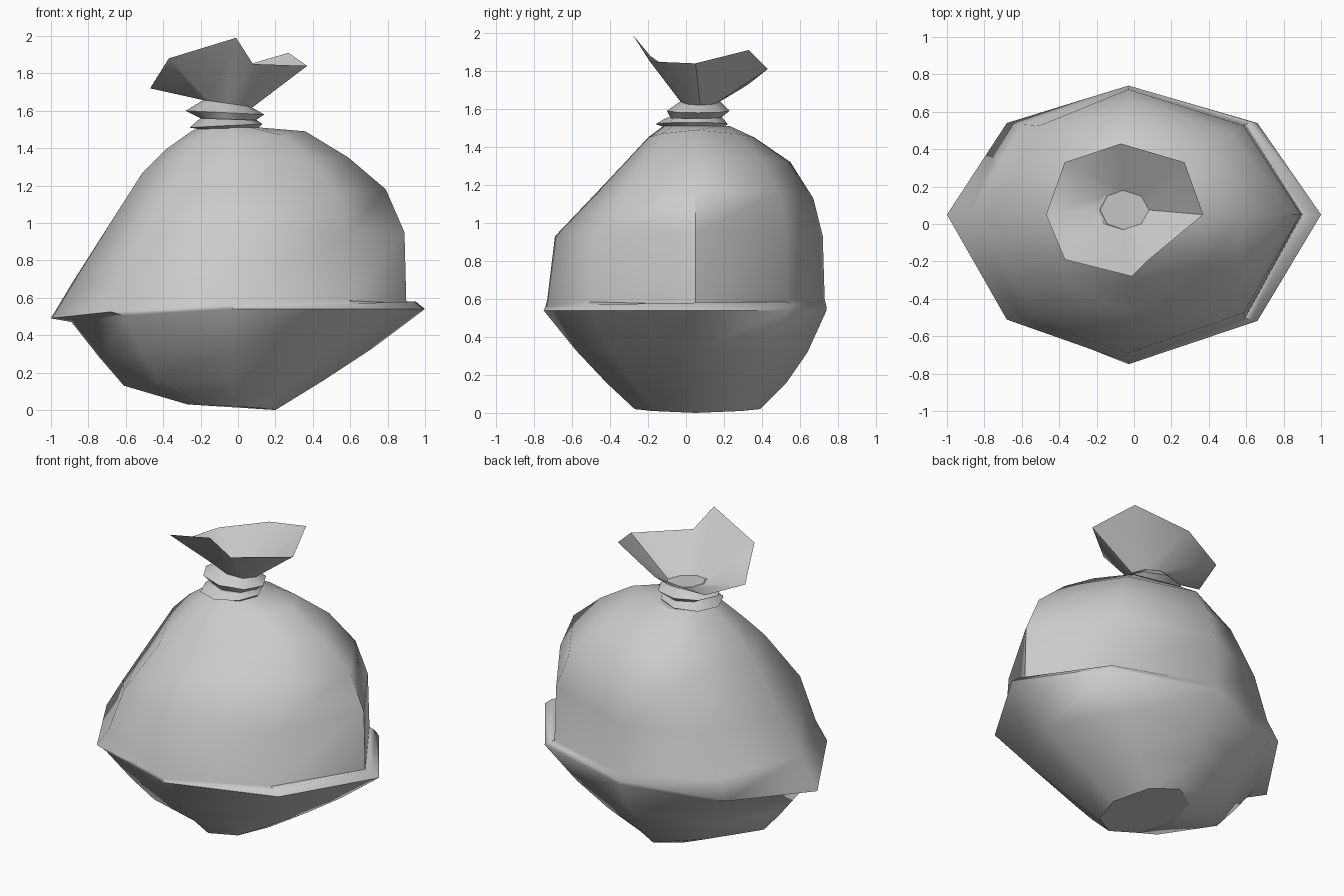
import bpy
import bmesh
import math
from mathutils import Vector

cube = bpy.data.objects.get("Cube")
if cube:
    bpy.data.objects.remove(cube, do_unlink=True)

SIDES = 8

# One plain cloth colour for everything
cloth = bpy.data.materials.new("grey cloth")
cloth.use_nodes = True
colour = (0.6, 0.6, 0.6, 1)
cloth.diffuse_color = colour
cloth.node_tree.nodes["Principled BSDF"].inputs["Base Color"].default_value = colour


def tilted_ring(left, right, front, back):
    """Octagon spanning left/right (x, z) and front/back y."""
    (x0, z0), (x1, z1) = left, right
    points = []
    for i in range(SIDES):
        angle = math.tau * i / SIDES
        c, s = math.cos(angle), math.sin(angle)
        points.append(Vector(((x0 + x1) / 2 + c * (x1 - x0) / 2,
                              (front + back) / 2 + s * (back - front) / 2,
                              (z0 + z1) / 2 + c * (z1 - z0) / 2)))
    return points


def sack_ring(right, back, left, front):
    """Octagon through four outline points, with blended corners between them."""
    centre = Vector((-0.03, 0.05, 0))
    axes = [Vector((right[0], centre.y, right[1])), Vector((centre.x, back[0], back[1])),
            Vector((left[0], centre.y, left[1])), Vector((centre.x, front[0], front[1]))]
    points = []
    for i, here in enumerate(axes):
        after = axes[(i + 1) % len(axes)]
        across, along = (here, after) if i % 2 == 0 else (after, here)
        corner = Vector((centre.x + 0.67 * (across.x - centre.x),
                         centre.y + 0.71 * (along.y - centre.y),
                         (here.z + after.z) / 2))
        points += [here, corner]
    return points


def loft(name, rings, cap_bottom=True, cap_top=False, sharp_angle=55):
    """Skin a stack of rings into one smooth-shaded object with flat caps."""
    bm = bmesh.new()
    loops = [[bm.verts.new(p) for p in ring] for ring in rings]
    for low, high in zip(loops, loops[1:]):
        for i in range(SIDES):
            j = (i + 1) % SIDES
            bm.faces.new((low[i], low[j], high[j], high[i]))
    if cap_bottom:
        bm.faces.new(list(reversed(loops[0])))
    if cap_top:
        bm.faces.new(loops[-1])
    mesh = bpy.data.meshes.new(name)
    bm.to_mesh(mesh)
    bm.free()
    mesh.materials.append(cloth)
    obj = bpy.data.objects.new(name, mesh)
    bpy.context.collection.objects.link(obj)
    bpy.ops.object.select_all(action='DESELECT')
    obj.select_set(True)
    bpy.context.view_layer.objects.active = obj
    bpy.ops.object.shade_smooth_by_angle(angle=math.radians(sharp_angle))
    for face in mesh.polygons:
        if len(face.vertices) == SIDES:
            face.use_smooth = False
    return obj


# Sack body: outlines from the base to the neck, with a sagging fold on each side
right_outline = [(.2, 0), (.46, .16), (.72, .33), (1, .54), (.95, .58), (.9, .57),
                 (.89, .95), (.79, 1.18), (.59, 1.35), (.36, 1.49), (.12, 1.51)]
back_outline = [(.39, .02), (.53, .16), (.64, .32), (.74, .54), (.74, .56), (.73, .6),
                (.72, .93), (.67, 1.13), (.55, 1.32), (.36, 1.45), (.23, 1.51)]
left_outline = [(-.27, .03), (-.61, .13), (-.74, .28), (-.89, .47), (-1, .49), (-.88, .69),
                (-.74, .91), (-.51, 1.27), (-.39, 1.39), (-.25, 1.49), (-.2, 1.51)]
front_outline = [(-.27, .02), (-.42, .16), (-.58, .33), (-.75, .54), (-.74, .56), (-.73, .6),
                 (-.69, .93), (-.48, 1.15), (-.32, 1.32), (-.2, 1.45), (-.12, 1.51)]
loft("sack_body", [sack_ring(*row) for row in
                   zip(right_outline, back_outline, left_outline, front_outline)],
     cap_top=True)

# Cord wound twice around the neck
loft("lower_cord", [tilted_ring((-.2, 1.5), (.1, 1.5), -.1, .19),
                    tilted_ring((-.26, 1.51), (.13, 1.53), -.16, .22),
                    tilted_ring((-.2, 1.56), (.1, 1.55), -.1, .19)], cap_top=True)
loft("upper_cord", [tilted_ring((-.2, 1.56), (.08, 1.54), -.08, .18),
                    tilted_ring((-.28, 1.6), (.14, 1.58), -.1, .23),
                    tilted_ring((-.18, 1.66), (.07, 1.62), -.03, .18)], cap_top=True)

# Ragged open mouth flaring out above the cord
mouth_rim = [(.37, .05, 1.84), (.27, .33, 1.91), (-.07, .43, 1.81), (-.37, .33, 1.73),
             (-.47, .05, 1.72), (-.37, -.19, 1.88), (-.01, -.28, 1.99), (.08, -.19, 1.85)]
loft("sack_mouth", [tilted_ring((-.2, 1.66), (.08, 1.62), -.03, .18),
                    [Vector(p) for p in mouth_rim]])
